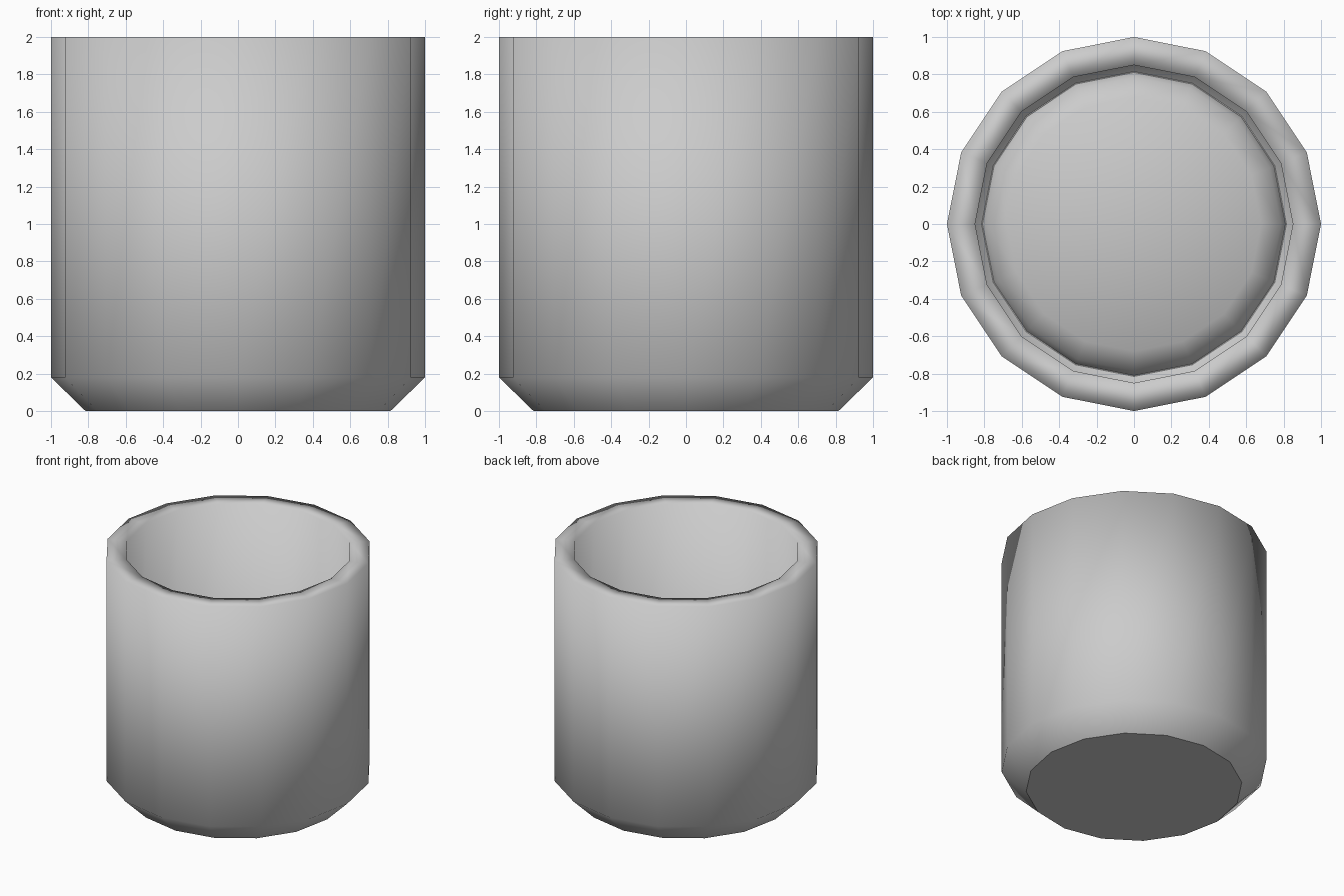
import bpy, bmesh
from math import cos, sin, tau

if "Cube" in bpy.data.objects:
    bpy.data.objects.remove(bpy.data.objects["Cube"])

SIDES = 16


def lathe(name, profile):
    """Spin a (radius, z) profile around z; a radius of 0 becomes a pole."""
    bm = bmesh.new()
    rings = []
    for r, z in profile:
        if r == 0:
            rings.append([bm.verts.new((0, 0, z))] * SIDES)
        else:
            rings.append([bm.verts.new((r * cos(tau * i / SIDES), r * sin(tau * i / SIDES), z))
                          for i in range(SIDES)])
    for a, b in zip(rings, rings[1:]):
        for i in range(SIDES):
            j = (i + 1) % SIDES
            corners = list(dict.fromkeys([a[i], a[j], b[j], b[i]]))
            bm.faces.new(corners)
    for f in bm.faces:
        f.smooth = True
    mesh = bpy.data.meshes.new(name)
    bm.to_mesh(mesh)
    bm.free()
    obj = bpy.data.objects.new(name, mesh)
    bpy.context.collection.objects.link(obj)
    return obj


# Thick cup wall: chamfered foot, flat rim, straight bore down to the chamfer
lathe("cup_wall", [(0.815, 0), (1, 0.18), (1, 2), (0.85, 2), (0.85, 0.035)])

# Flat underside
lathe("cup_base", [(0, 0), (0.815, 0)])

# Inner floor with a rounded edge
lathe("cup_floor", [(0.81, 0.005), (0.785, 0.06), (0.68, 0.13), (0, 0.15)])
